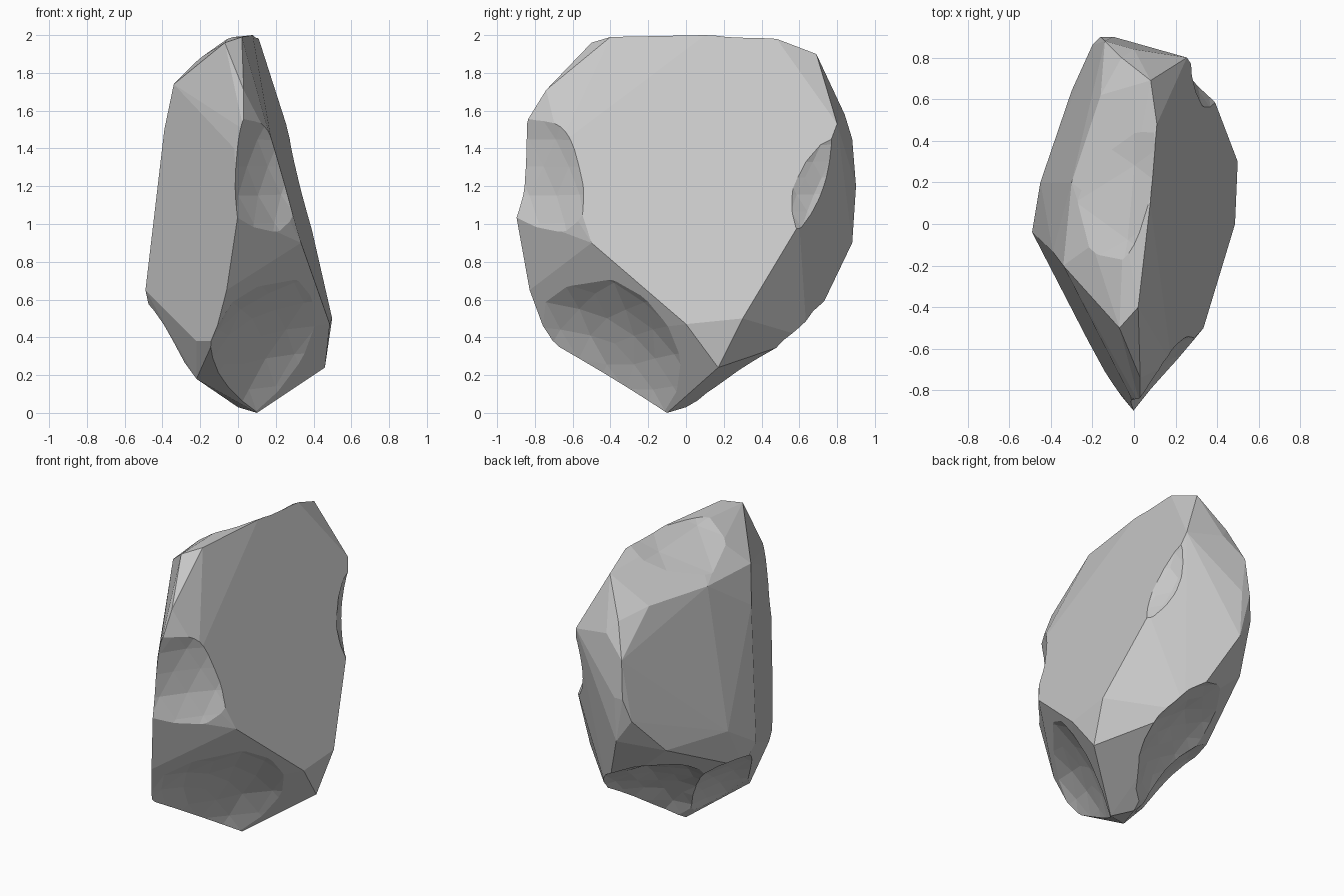
import bpy, bmesh, math, random
from mathutils import Vector

random.seed(4)
cube = bpy.data.objects.get("Cube")
if cube:
    bpy.data.objects.remove(cube, do_unlink=True)

stone = bpy.data.materials.new("grey stone")
stone.use_nodes = True
GREY = (0.59, 0.59, 0.59, 1)
stone.diffuse_color = GREY
stone.node_tree.nodes["Principled BSDF"].inputs["Base Color"].default_value = GREY


def make_object(name, bm):
    mesh = bpy.data.meshes.new(name)
    bm.to_mesh(mesh)
    bm.free()
    mesh.materials.append(stone)
    obj = bpy.data.objects.new(name, mesh)
    bpy.context.collection.objects.link(obj)
    return obj


def left_plane(y, z):
    return Vector((0.613 + 0.07 * y - 0.271 * z, y, z))


def front_plane(x, z):
    return Vector((x, -1.006 - 1.833 * x + 0.105 * z, z))


# Broad flat side facing +x, given by its outline in y and z
broad_side = [left_plane(y, z) for y, z in (
    (-0.67, 1.42), (0.1, 2), (0.48, 1.98), (0.8, 1.53), (0.6, 1),
    (0.3, 0.5), (0, 0.47), (-0.5, 0.9), (-0.53, 1.2))]

# Flat side facing the front and -x, given by its outline in x and z
front_side = [front_plane(x, z) for x, z in (
    (-0.49, 0.65), (-0.34, 1.74), (-0.39, 1.5), (-0.22, 0.38), (-0.13, 0.38),
    (-0.06, 0.65), (-0.03, 1.05), (-0.02, 1.4))]

# Remaining corners: front ridge, crown, back and underside
corners = [Vector(p) for p in (
    (0.03, -0.87, 1.5), (0.03, -0.74, 1.71), (0.02, -0.4, 1.99), (0, -0.9, 1.05),
    (-0.07, -0.5, 1.96), (-0.05, 0, 1.99), (-0.2, -0.1, 1.88), (-0.3, 0.2, 1.73), (-0.16, 0.62, 1.72),
    (-0.06, 0.8, 1.66), (0, 0.84, 1.58), (0.08, 0.69, 1.9),
    (-0.14, 0.88, 1.45), (-0.16, 0.9, 1.2), (-0.1, 0.9, 1.2), (-0.1, 0.88, 0.9), (-0.2, 0.86, 1.05),
    (-0.45, 0.2, 0.8), (-0.3, 0.64, 0.8), (-0.46, 0.05, 0.51), (0.13, 0.64, 0.4),
    (0.1, -0.1, 0), (0, 0, 0.03), (-0.22, -0.36, 0.18), (0.46, 0.17, 0.24))]

bm = bmesh.new()
for p in broad_side + front_side + corners:
    bm.verts.new(p)
hull = bmesh.ops.convex_hull(bm, input=bm.verts)
spare = {g for g in hull["geom_interior"] + hull["geom_unused"] if isinstance(g, bmesh.types.BMVert)}
bmesh.ops.delete(bm, geom=list(spare), context="VERTS")
bmesh.ops.dissolve_limit(bm, angle_limit=math.radians(1), verts=bm.verts, edges=bm.edges)
bmesh.ops.recalc_face_normals(bm, faces=bm.faces)
rock = make_object("rock", bm)


def chip(name, point, normal, width, depth):
    """Scoop a shallow, rough hollow out of the rock at the surface nearest to a point."""
    bpy.context.view_layer.update()
    surface = rock.closest_point_on_mesh(Vector(point))[1]
    radius = (width ** 2 + depth ** 2) / (2 * depth)
    centre = surface + Vector(normal).normalized() * (radius - depth)
    ball = bmesh.new()
    bmesh.ops.create_icosphere(ball, subdivisions=4, radius=radius)
    for v in ball.verts:
        v.co = v.co * (1 + random.uniform(-0.1, 0.1) * depth / radius) + centre
    cutter = make_object(name, ball)
    cutter.hide_render = True
    cut = rock.modifiers.new(name, "BOOLEAN")
    cut.operation, cut.solver, cut.object = "DIFFERENCE", "EXACT", cutter
    bpy.context.view_layer.objects.active = rock
    bpy.ops.object.modifier_apply(modifier=name)
    bpy.data.objects.remove(cutter, do_unlink=True)


# Struck hollows around the edges
chip("front_chip", (0.19, -0.66, 1.2), (0.7, -0.7, 0.1), 0.34, 0.055)
chip("lower_front_chip", (0.21, -0.38, 0.5), (0.6, -0.55, -0.58), 0.4, 0.065)
chip("lower_back_chip", (-0.06, 0.46, 0.47), (-0.4, 0.42, -0.8), 0.4, 0.1)
chip("lower_side_chip", (-0.28, 0.1, 0.4), (-0.7, 0.15, -0.7), 0.32, 0.06)
chip("back_chip", (0.38, 0.69, 1.26), (0.92, 0.38, 0), 0.26, 0.055)
chip("crown_dip", (-0.17, 0.25, 1.87), (-0.5, 0.1, 0.85), 0.3, 0.02)

for poly in rock.data.polygons:
    poly.use_smooth = False
